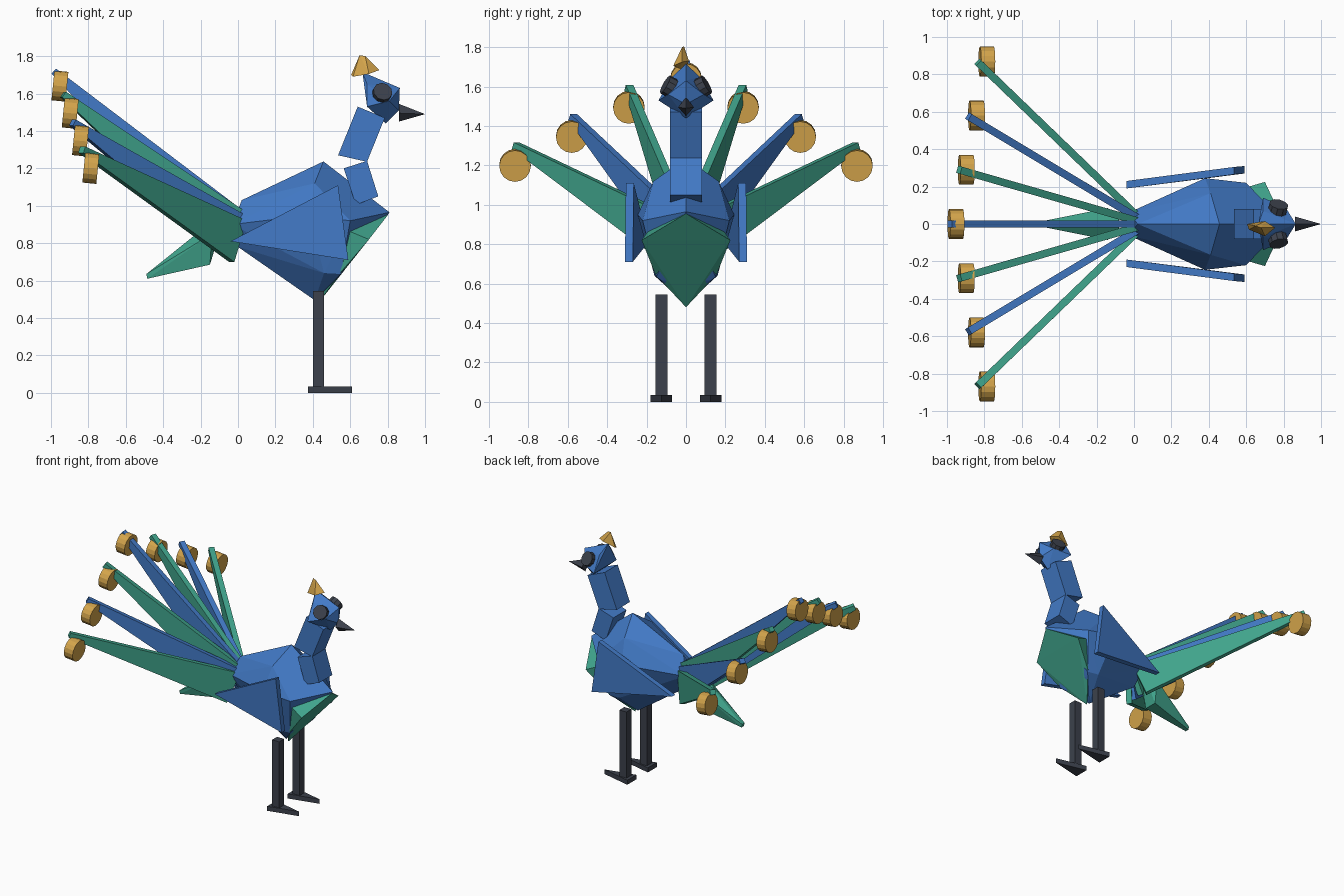
import bpy, bmesh, math
from mathutils import Vector

if "Cube" in bpy.data.objects:
    bpy.data.objects.remove(bpy.data.objects["Cube"])


def colour(name, rgb):
    m = bpy.data.materials.new(name)
    m.diffuse_color = (*rgb, 1)
    m.use_nodes = True
    m.node_tree.nodes["Principled BSDF"].inputs["Base Color"].default_value = m.diffuse_color
    return m


BLUE = colour("feather_blue", (0.055, 0.195, 0.57))
GREEN = colour("teal_green", (0.051, 0.37, 0.26))
GOLD = colour("gold", (0.65, 0.37, 0.07))
DARK = colour("charcoal", (0.045, 0.053, 0.072))


def finish(name, bm, mat):
    bmesh.ops.recalc_face_normals(bm, faces=bm.faces)
    mesh = bpy.data.meshes.new(name)
    bm.to_mesh(mesh)
    bm.free()
    mesh.materials.append(mat)
    ob = bpy.data.objects.new(name, mesh)
    bpy.context.collection.objects.link(ob)
    return ob


def hull(name, points, mat, mirror=False):
    """Faceted solid around a few points, optionally mirrored in y."""
    pts = {tuple(round(c, 4) for c in p) for p in points}
    if mirror:
        pts |= {(x, -y, z) for x, y, z in pts if abs(y) > 1e-4}
    bm = bmesh.new()
    for p in sorted(pts):
        bm.verts.new(p)
    res = bmesh.ops.convex_hull(bm, input=bm.verts)
    junk = [g for g in res["geom_interior"] + res["geom_unused"]
            if isinstance(g, bmesh.types.BMVert)]
    bmesh.ops.delete(bm, geom=list(set(junk)), context='VERTS')
    bmesh.ops.dissolve_limit(bm, angle_limit=0.01, verts=bm.verts, edges=bm.edges)
    return finish(name, bm, mat)


def disc(name, centre, axis, radius, depth, sides, mat):
    bm = bmesh.new()
    bmesh.ops.create_cone(bm, cap_ends=True, segments=sides, radius1=radius,
                          radius2=radius, depth=depth)
    ob = finish(name, bm, mat)
    ob.location = centre
    ob.rotation_euler = Vector(axis).to_track_quat('Z', 'Y').to_euler()
    return ob


def feather(name, base, tip, mat):
    """Tall thin blade tapering from the rump to its tip."""
    base, tip = Vector(base), Vector(tip)
    d = (tip - base).normalized()
    side = d.cross(Vector((0, 0, 1))).normalized()
    up = side.cross(d)
    pts = [c + up * h * a + side * 0.02 * b
           for c, h in ((base, 0.12), (tip, 0.018))
           for a in (-1, 1) for b in (-1, 1)]
    return hull(name, pts, mat)


# Body and breast
hull("body", [(0.02, 0, 1.03), (-0.03, 0.06, 0.90), (0.0, 0, 0.78),
              (0.457, 0, 1.237), (0.41, 0.165, 1.12), (0.38, 0.245, 0.95),
              (0.46, 0.16, 0.64), (0.41, 0, 0.495), (0.81, 0, 0.965),
              (0.60, 0.22, 0.92), (0.55, 0.15, 0.635), (0.535, 0.12, 0.615)],
     BLUE, True)
hull("breast", [(0.805, 0, 0.955), (0.70, 0.225, 0.82), (0.55, 0.155, 0.645),
                (0.43, 0, 0.48), (0.58, 0.19, 0.87), (0.52, 0.15, 0.70),
                (0.50, 0, 0.80)], GREEN, True)

# Neck blocks
NECK = {"lower_neck": [(0.565, 1.20), (0.69, 1.24), (0.75, 1.05), (0.63, 1.005)],
        "upper_neck": [(0.64, 1.53), (0.785, 1.47), (0.69, 1.235), (0.535, 1.27)]}
for name, prof in NECK.items():
    hull(name, [(x, 0.08, z) for x, z in prof], BLUE, True)

# Head, beak and crest
hull("head", [(0.665, 0, 1.715), (0.865, 0, 1.63), (0.86, 0, 1.51),
              (0.79, 0, 1.44), (0.69, 0.14, 1.53), (0.69, 0.07, 1.65),
              (0.81, 0.09, 1.56)], BLUE, True)
hull("beak", [(1.0, 0, 1.49), (0.86, 0, 1.545), (0.86, 0, 1.45),
              (0.86, 0.04, 1.495)], DARK, True)
hull("crest", [(0.65, -0.01, 1.805), (0.68, -0.02, 1.80), (0.605, 0.0, 1.70),
               (0.615, -0.03, 1.69), (0.70, -0.065, 1.705), (0.755, -0.02, 1.725),
               (0.70, 0.015, 1.73)], GOLD)

# Rear under-tail wedge
hull("under_tail", [(-0.06, 0, 0.98), (-0.14, 0.085, 0.85), (-0.15, 0.05, 0.685),
                    (-0.49, 0.015, 0.635), (-0.485, 0.015, 0.61)], GREEN, True)

for s, tag in ((-1, "right"), (1, "left")):
    # Wing: triangular slab splayed outward to the front
    wing = [(-0.04, 0.19, 0.81), (0.535, 0.265, 1.11), (0.59, 0.27, 0.71)]
    hull("wing_" + tag, [(x, s * (y + t), z) for x, y, z in wing for t in (0, 0.04)],
         BLUE)
    # Eye
    disc("eye_" + tag, (0.768, s * 0.08, 1.597), (0.2, s * 0.8, 0.45),
         0.052, 0.06, 10, DARK)
    # Leg and pointed foot
    hull("leg_" + tag, [(x, s * y, z) for x in (0.40, 0.46)
                        for y in (0.095, 0.155) for z in (0.02, 0.545)], DARK)
    hull("foot_" + tag, [(x, s * y, z) for x, y in
                         ((0.375, 0.07), (0.375, 0.18), (0.61, 0.125))
                         for z in (0, 0.035)], DARK)

# Tail fan: base, tip, eyespot centre and colour, from middle to outside
FAN = [((-0.06, 0, 0.89), (-0.985, 0, 1.72), (-0.952, 0, 1.64), BLUE),
       ((-0.03, 0.03, 0.87), (-0.935, 0.29, 1.595), (-0.897, 0.29, 1.495), GREEN),
       ((-0.01, 0.05, 0.84), (-0.885, 0.575, 1.445), (-0.842, 0.58, 1.347), BLUE),
       ((0.0, 0.06, 0.81), (-0.835, 0.865, 1.30), (-0.787, 0.868, 1.20), GREEN)]
for i, (base, tip, spot, mat) in enumerate(FAN):
    for s in ((1,) if i == 0 else (-1, 1)):
        tag = f"{i}_{'right' if s < 0 else 'left'}"
        flip = Vector((1, s, 1))
        feather("tail_feather_" + tag, Vector(base) * flip, Vector(tip) * flip, mat)
        disc("eyespot_" + tag, Vector(spot) * flip, (1, 0, -0.1), 0.08, 0.075, 16, GOLD)
